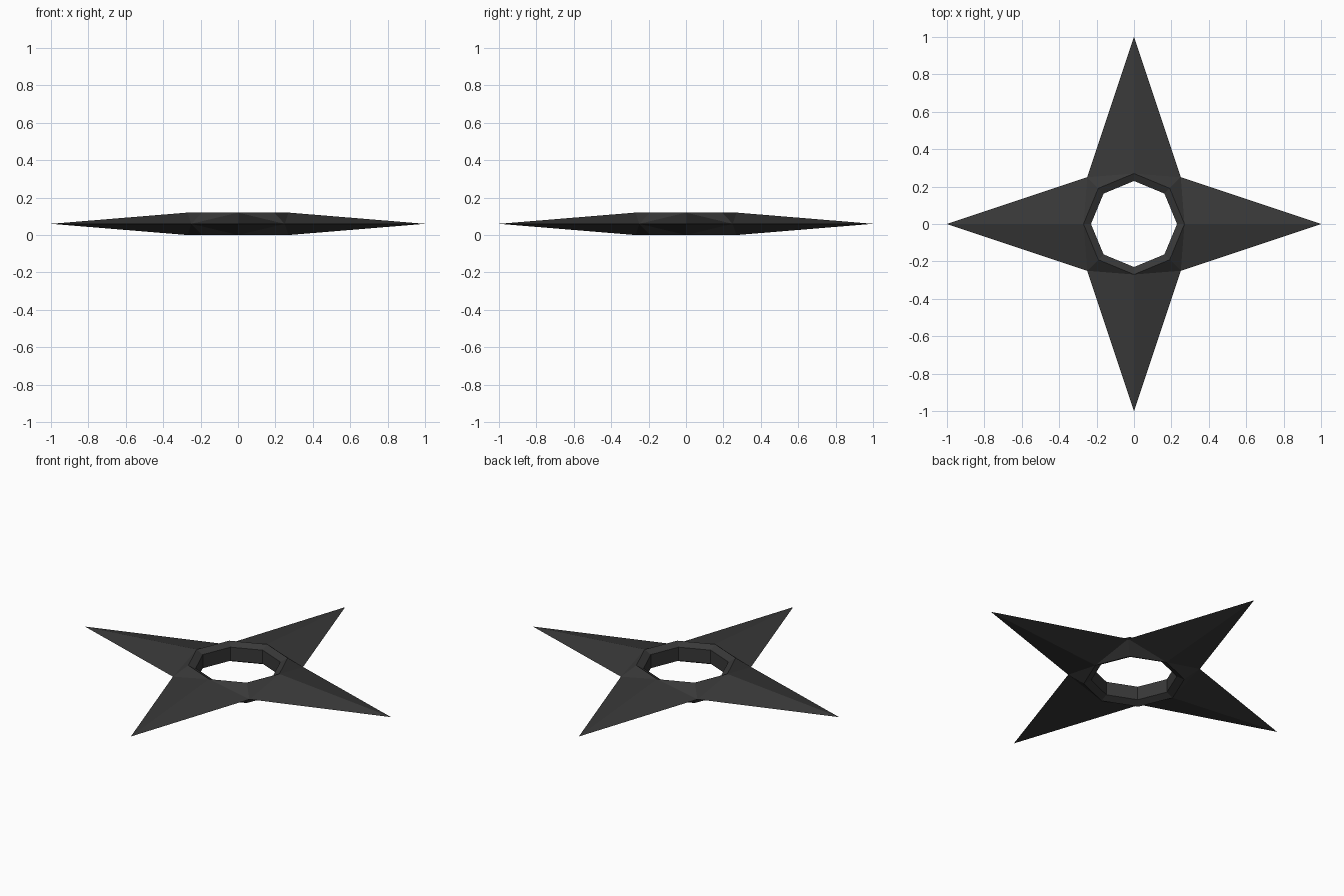
import bpy, bmesh
from math import sin, cos, pi

if "Cube" in bpy.data.objects:
    bpy.data.objects.remove(bpy.data.objects["Cube"])

MID = 0.06                       # height of the sharp edge
bm = bmesh.new()


def ring(radius, z, count, start=0.0):
    """Evenly spaced vertices around the z axis."""
    return [bm.verts.new((radius * cos(start + 2 * pi * i / count),
                          radius * sin(start + 2 * pi * i / count), z))
            for i in range(count)]


# Blade tips and the notches between the blades
tips = ring(1.0, MID, 4)
notches = ring(0.25 * 2 ** 0.5, MID, 4, pi / 4)

# Upper and lower halves: ridged blades, hub facets and bevelled hole rim
inner = []
for side in (1, -1):
    rim = ring(0.27, MID + side * 0.06, 8)
    hole = ring(0.23, MID + side * 0.04, 8)
    inner.append(hole)
    for i in range(4):
        a, b, c = rim[2 * i], rim[2 * i + 1], rim[(2 * i + 2) % 8]
        notch = notches[i]
        bm.faces.new((tips[i], notch, a))
        bm.faces.new((tips[i], a, notches[i - 1]))
        bm.faces.new((a, notch, b))
        bm.faces.new((b, notch, c))
    for i in range(8):
        j = (i + 1) % 8
        bm.faces.new((rim[i], rim[j], hole[j], hole[i]))

# Straight wall of the octagonal hole
for i in range(8):
    j = (i + 1) % 8
    bm.faces.new((inner[0][i], inner[0][j], inner[1][j], inner[1][i]))

bmesh.ops.recalc_face_normals(bm, faces=bm.faces)
mesh = bpy.data.meshes.new("throwing_star")
bm.to_mesh(mesh)
bm.free()
star = bpy.data.objects.new("throwing_star", mesh)
bpy.context.collection.objects.link(star)

# Dark steel
steel = bpy.data.materials.new("dark_steel")
steel.diffuse_color = (0.04, 0.04, 0.04, 1)
steel.use_nodes = True
steel.node_tree.nodes["Principled BSDF"].inputs["Base Color"].default_value = steel.diffuse_color
mesh.materials.append(steel)
